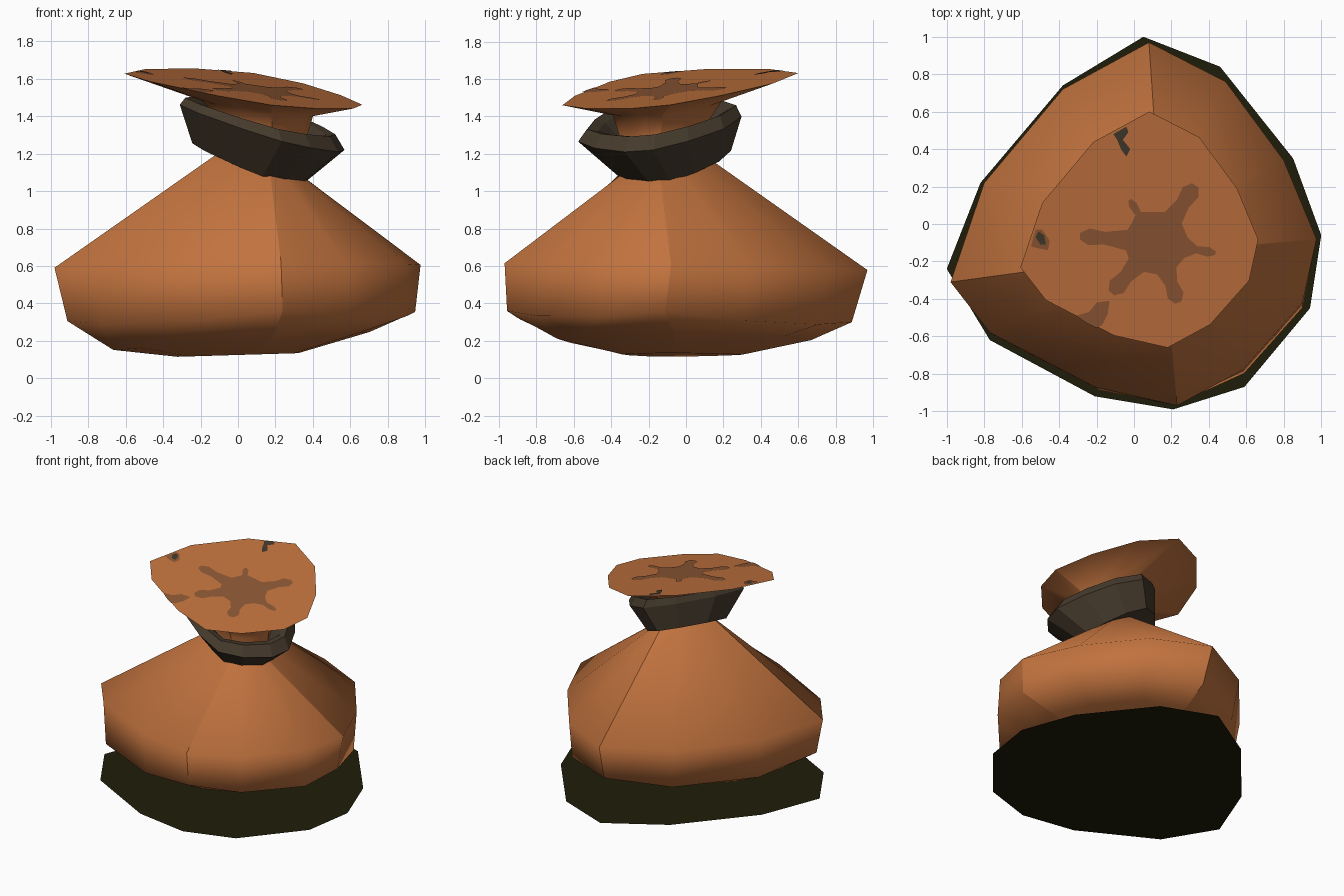
import bpy, bmesh, math

if "Cube" in bpy.data.objects:
    bpy.data.objects.remove(bpy.data.objects["Cube"])


def material(name, rgb):
    m = bpy.data.materials.new(name)
    m.diffuse_color = (*rgb, 1)
    m.use_nodes = True
    m.node_tree.nodes["Principled BSDF"].inputs["Base Color"].default_value = m.diffuse_color
    return m


CLOTH = material("orange cloth", (0.53, 0.169, 0.048))
STAIN = material("brown stain", (0.27, 0.097, 0.035))
SPOT = material("dark grey spot", (0.055, 0.040, 0.026))
BAND = material("dark brown strap", (0.060, 0.042, 0.025))
BASE = material("dark olive", (0.0130, 0.0125, 0.0028))

# Twelve-sided outline of the sack; every third point is a seam corner
OUTLINE = [(0.08, 0.97), (-0.38, 0.72), (-0.80, 0.22), (-0.98, -0.31),
           (-0.77, -0.58), (-0.21, -0.87), (0.23, -0.97), (0.58, -0.78),
           (0.90, -0.42), (0.975, -0.08), (0.80, 0.34), (0.49, 0.76)]
GROUND = [(0.05, 1.0), (-0.38, 0.74), (-0.82, 0.22), (-1.0, -0.24),
          (-0.77, -0.62), (-0.21, -0.92), (0.21, -0.99), (0.59, -0.87),
          (0.94, -0.45), (1.0, -0.06), (0.85, 0.35), (0.46, 0.84)]
N = len(OUTLINE)


def finish(bm, name, mat):
    me = bpy.data.meshes.new(name)
    bm.to_mesh(me)
    bm.free()
    me.materials.append(mat)
    ob = bpy.data.objects.new(name, me)
    bpy.context.collection.objects.link(ob)
    return ob


def loft(name, mat, rings, cap_bottom=False, cap_top=False, smooth=False):
    """Rings are (cx, cy, scale, z at centre, slope x, slope y[, bulge, sag between corners])."""
    bm = bmesh.new()
    rows = []
    for cx, cy, s, z, ax, ay, *extra in rings:
        bulge, sag = extra or (1, 0)
        row = []
        for i, (x, y) in enumerate(OUTLINE):
            k, drop = (s, 0) if i % 3 == 0 else (s * bulge, sag)
            row.append(bm.verts.new((cx + k * x, cy + k * y,
                                     z + s * (ax * x + ay * y) - drop)))
        rows.append(row)
    for low, high in zip(rows, rows[1:]):
        for i in range(N):
            j = (i + 1) % N
            bm.faces.new((low[i], low[j], high[j], high[i])).smooth = smooth
    if cap_bottom:
        bm.faces.new(rows[0][::-1]).smooth = smooth
    if cap_top:
        bm.faces.new(rows[-1])
        for i in range(N):
            bm.edges.get((rows[-1][i], rows[-1][(i + 1) % N])).smooth = False
    # Sharp seams run up the four corners
    for low, high in zip(rows, rows[1:]):
        for i in range(0, N, 3):
            bm.edges.get((low[i], high[i])).smooth = False
    return finish(bm, name, mat)


# Flat dark patch the sack rests over
bm = bmesh.new()
bm.faces.new([bm.verts.new((x, y, 0)) for x, y in GROUND])
finish(bm, "ground_patch", BASE)

# Sack: rounded underside, wide belly, leaning neck
loft("sack_body", CLOTH, [
    (0.00, -0.02, 0.33, 0.125, 0.03, 0.00),
    (0.02, -0.01, 0.70, 0.200, 0.07, 0.00),
    (0.02, -0.035, 0.95, 0.325, 0.03, -0.03, 1.03, 0.03),
    (0.00, 0.00, 1.00, 0.595, 0.01, -0.018),
    (0.12, -0.12, 0.23, 1.150, -0.30, 0.20),
], cap_bottom=True, smooth=True)

# Neck above the tie flaring out to the flat mouth
MOUTH_Z, MOUTH_AX, MOUTH_AY = 1.56, -0.145, 0.125
loft("sack_mouth", CLOTH, [
    (0.12, -0.12, 0.23, 1.150, -0.30, 0.20),
    (0.13, -0.12, 0.24, 1.330, -0.20, 0.15),
    (0.11, -0.10, 0.30, 1.450, -0.14, 0.12),
    (0.03, -0.03, 0.65, MOUTH_Z, MOUTH_AX, MOUTH_AY),
], cap_top=True, smooth=True)

# Tie strap: hollow faceted collar, wide on top and tapering down
loft("neck_strap", BAND, [
    (0.12, -0.12, 0.21, 1.130, -0.28, 0.20),
    (0.06, -0.06, 0.31, 1.165, -0.36, 0.20),
    (0.13, -0.14, 0.45, 1.352, -0.29, 0.13),
    (0.12, -0.13, 0.41, 1.412, -0.26, 0.14),
    (0.12, -0.12, 0.36, 1.395, -0.25, 0.15),
    (0.12, -0.12, 0.24, 1.270, -0.21, 0.15),
])


def plate(name, mat, pts, lift):
    """Thin stain lying on the tilted mouth plane."""
    bm = bmesh.new()
    vs = [bm.verts.new((x, y, MOUTH_Z + MOUTH_AX * (x - 0.03) + MOUTH_AY * (y + 0.03) + lift))
          for x, y in pts]
    f = bm.faces.new(vs)
    f.normal_update()
    if f.normal.z < 0:
        f.normal_flip()
    bmesh.ops.triangulate(bm, faces=[f])
    return finish(bm, name, mat)


# Central splash: blobby arms (angle in degrees, length, half width)
cx, cy = 0.12, -0.10
splash = []
for ang, length, w in [(-10, 0.32, 0.026), (56, 0.37, 0.050), (122, 0.27, 0.022),
                       (175, 0.41, 0.045), (228, 0.36, 0.050), (290, 0.34, 0.045)]:
    a = math.radians(ang)
    for along, side in [(0.16, -0.055), (length * 0.68, -w * 0.75), (length * 0.88, -w),
                        (length, -w * 0.4), (length, w * 0.4), (length * 0.88, w),
                        (length * 0.68, w * 0.75), (0.16, 0.055)]:
        splash.append((cx + along * math.cos(a) - side * math.sin(a),
                       cy + along * math.sin(a) + side * math.cos(a)))
plate("mouth_splash", STAIN, splash, 0.003)

# Smaller stains near the rim
plate("front_stain", STAIN, [(-0.13, -0.41), (-0.20, -0.42), (-0.24, -0.47), (-0.31, -0.49),
                             (-0.26, -0.525), (-0.20, -0.555), (-0.17, -0.54), (-0.14, -0.48)], 0.003)
plate("left_stain", STAIN, [(-0.54, -0.08), (-0.525, -0.03), (-0.49, -0.03), (-0.45, -0.09),
                            (-0.46, -0.14), (-0.51, -0.13), (-0.55, -0.12)], 0.003)
plate("left_spot", SPOT, [(-0.525, -0.07), (-0.51, -0.04), (-0.48, -0.06), (-0.47, -0.11),
                          (-0.50, -0.11)], 0.005)
plate("back_spot", SPOT, [(-0.11, 0.48), (-0.04, 0.52), (-0.03, 0.49), (-0.06, 0.45),
                          (-0.02, 0.40), (-0.04, 0.36), (-0.07, 0.40), (-0.09, 0.45)], 0.005)
